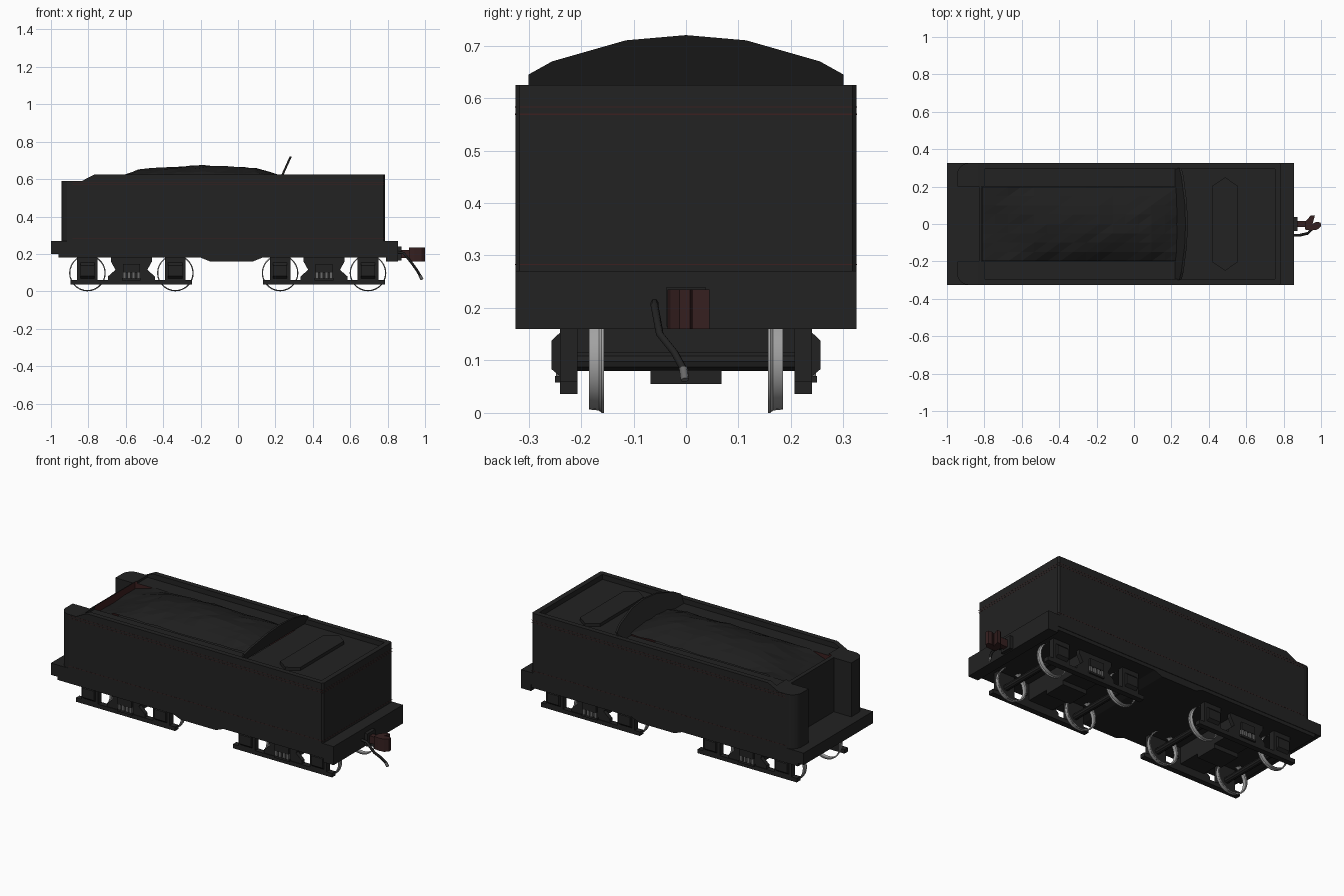
import bpy, bmesh, math, random
from mathutils import Vector

if "Cube" in bpy.data.objects:
    bpy.data.objects.remove(bpy.data.objects["Cube"])

random.seed(4)


def mat(name, r, g, b):
    m = bpy.data.materials.new(name)
    m.diffuse_color = (r, g, b, 1)
    m.use_nodes = True
    m.node_tree.nodes["Principled BSDF"].inputs["Base Color"].default_value = m.diffuse_color
    return m


BLACK = mat("black_paint", .016, .016, .016)
COAL = mat("coal_black", .013, .013, .013)
RED = mat("dark_red_lining", .045, .014, .014)
RUST = mat("coupler_brown", .036, .014, .014)
STEEL = mat("wheel_steel", .36, .36, .36)
GREY = mat("spring_grey", .14, .14, .14)


def finish(name, bm, m):
    bmesh.ops.recalc_face_normals(bm, faces=bm.faces)
    me = bpy.data.meshes.new(name)
    bm.to_mesh(me)
    bm.free()
    ob = bpy.data.objects.new(name, me)
    bpy.context.collection.objects.link(ob)
    me.materials.append(m)
    return ob


def prism(name, pts, axis, a, b, m=BLACK):
    """Extrude a 2D outline along an axis: x -> (y,z), y -> (x,z), z -> (x,y)."""
    place = {'x': lambda p, t: (t, p[0], p[1]),
             'y': lambda p, t: (p[0], t, p[1]),
             'z': lambda p, t: (p[0], p[1], t)}[axis]
    bm = bmesh.new()
    lo = [bm.verts.new(place(p, a)) for p in pts]
    hi = [bm.verts.new(place(p, b)) for p in pts]
    bm.faces.new(lo)
    bm.faces.new(hi)
    n = len(pts)
    for i in range(n):
        j = (i + 1) % n
        bm.faces.new((lo[i], lo[j], hi[j], hi[i]))
    return finish(name, bm, m)


def box(name, x, y, z, m=BLACK):
    return prism(name, [(x[0], y[0]), (x[1], y[0]), (x[1], y[1]), (x[0], y[1])], 'z', z[0], z[1], m)


def smooth(ob):
    bpy.ops.object.select_all(action='DESELECT')
    ob.select_set(True)
    bpy.context.view_layer.objects.active = ob
    bpy.ops.object.shade_smooth_by_angle(angle=math.radians(35))


def lathe(name, prof, c, m, n=24):
    """Revolve (y, radius) points about a y axis through c."""
    bm = bmesh.new()
    rings = [[bm.verts.new((c[0] + r * math.cos(k * math.tau / n), y, c[1] + r * math.sin(k * math.tau / n)))
              for k in range(n)] for y, r in prof]
    for p, q in zip(rings, rings[1:]):
        for k in range(n):
            bm.faces.new((p[k], p[(k + 1) % n], q[(k + 1) % n], q[k]))
    ob = finish(name, bm, m)
    smooth(ob)
    return ob


def tube(name, pts, r, m):
    cu = bpy.data.curves.new(name, 'CURVE')
    cu.dimensions = '3D'
    cu.bevel_depth, cu.bevel_resolution, cu.use_fill_caps = r, 1, True
    sp = cu.splines.new('POLY')
    sp.points.add(len(pts) - 1)
    for p, q in zip(sp.points, pts):
        p.co = (*q, 1)
    ob = bpy.data.objects.new(name, cu)
    bpy.context.collection.objects.link(ob)
    cu.materials.append(m)
    bpy.ops.object.select_all(action='DESELECT')
    ob.select_set(True)
    bpy.context.view_layer.objects.active = ob
    bpy.ops.object.convert(target='MESH')


# Tank body: U-shaped plan with rounded front corners
half = [(-.83, .2), (-.945, .2)]
half += [(-.885 + .06 * math.cos(a), .265 + .06 * math.sin(a))
         for a in [math.pi - i * math.pi / 12 for i in range(7)]]
half += [(.777, .325), (.785, .317)]
plan = half + [(x, -y) for x, y in reversed(half)]
body = prism("tank_body", plan, 'z', .27, .625)

# Cut the lowered front, the top recess and the coal bunker
cutters = [
    prism("front_cutter", [(-1.1, .8), (-1.1, .59), (-.835, .59), (-.762, .627), (-.762, .8)], 'y', -.5, .5),
    box("recess_cutter", (-.8, .755), (-.295, .295), (.595, .8)),
    box("bunker_cutter", (-.815, .235), (-.2, .2), (.46, .8))]
bpy.ops.object.select_all(action='DESELECT')
bpy.context.view_layer.objects.active = body
body.select_set(True)
for c in cutters:
    md = body.modifiers.new("cut", 'BOOLEAN')
    md.operation, md.solver, md.object = 'DIFFERENCE', 'EXACT', c
    bpy.ops.object.modifier_apply(modifier=md.name)
for c in cutters:
    bpy.data.objects.remove(c)
while len(body.data.materials) > 1:
    body.data.materials.pop()
body.data.materials.append(RED)
for p in body.data.polygons:  # bunker walls are lined in red
    c = p.center
    inside = abs(c.y) < .201 and -.82 < c.x < .24 and c.z > .4 and abs(p.normal.z) < .5
    p.material_index = 1 if inside else 0

# Thin red lining on the sides and the rear
for i, z in enumerate((.283, .569, .583)):
    for s in (-1, 1):
        box(f"side_stripe_{i}", (-.885, .785), sorted((s * .324, s * .3257)), (z - .0012, z + .0012), RED)
    box(f"rear_stripe_{i}", (.784, .7857), (-.317, .317), (z - .0012, z + .0012), RED)

# Coal heap
ridge = [(-.815, .56), (-.76, .575), (-.6, .625), (-.52, .657), (-.3, .668), (-.18, .673),
         (.1, .662), (.18, .64), (.235, .615)]


def ridge_z(x):
    for (x0, z0), (x1, z1) in zip(ridge, ridge[1:]):
        if x <= x1:
            return z0 + (z1 - z0) * (x - x0) / (x1 - x0)
    return ridge[-1][1]


NX, NY = 15, 8
bm = bmesh.new()
grid = []
for i in range(NX + 1):
    x = -.812 + 1.045 * i / NX
    row = []
    for j in range(NY + 1):
        t = 2 * j / NY - 1
        top = ridge_z(x)
        edge = min(top, .602)
        z = edge + (top - edge) * (1 - abs(t) ** 2.5) + random.uniform(-.006, .003)
        row.append(bm.verts.new((x, t * .199, z)))
    grid.append(row)
for i in range(NX):
    for j in range(NY):
        a, b, c, d = grid[i][j], grid[i + 1][j], grid[i + 1][j + 1], grid[i][j + 1]
        bm.faces.new((a, b, c))
        bm.faces.new((a, c, d))
finish("coal_heap", bm, COAL)

# Leaning arched coal board
arch = [(-.3, .596), (-.3, .645), (-.255, .67), (-.115, .71), (0, .72),
        (.115, .71), (.255, .67), (.3, .645), (.3, .596)]
board = prism("coal_board", arch, 'x', -.006, .006)
for v in board.data.vertices:
    v.co.x += .232 + (v.co.z - .61) * .45

# Water hatch on the rear deck
prism("water_hatch", [(.42, -.205), (.487, -.25), (.553, -.205), (.553, .205), (.487, .25), (.42, .205)],
      'z', .59, .614)

# Running deck, belly and rear beam
box("running_deck", (-1, .855), (-.325, .325), (.2, .27))
prism("underframe_belly", [(-.96, .21), (-.96, .18), (-.2, .18), (-.15, .16), (.08, .16), (.13, .18),
                           (.82, .18), (.82, .21)], 'y', -.322, .322)
box("rear_beam", (.79, .855), (-.325, .325), (.16, .21))

# Trucks
for c in (-.57, .46):
    box("truck_bolster", (c - .08, c + .08), (-.207, .207), (.08, .18))
    box("truck_centre_box", (c - .08, c + .08), (-.068, .068), (.055, .17))
    for w in (c - .235, c + .235):
        lathe("axle", [(-.21, .018), (.21, .018)], (w, .098), BLACK, 10)
    for s in (-1, 1):
        def span(a, b):
            return sorted((s * a, s * b))
        box("truck_lower_bar", (c - .325, c + .325), span(.207, .24), (.036, .06))
        prism("truck_centre_frame", [(c - .11, .18), (c - .11, .16), (c - .085, .115), (c - .125, .08),
                                     (c - .125, .058), (c + .125, .058), (c + .125, .08), (c + .085, .115),
                                     (c + .11, .16), (c + .11, .18)], 'y', *span(.212, .236))
        box("spring_cap", (c - .045, c + .045), span(.23, .25), (.1, .145))
        box("spring_seat", (c - .05, c + .05), span(.23, .25), (.058, .07))
        for k in range(4):
            x = c - .0375 + k * .025
            box("spring", (x - .008, x + .008), span(.235, .248), (.07, .1), GREY)
        for w in (c - .235, c + .235):
            box("pedestal", (w - .055, w + .055), span(.207, .24), (.058, .182))
            prism("journal_box", [(s * .238, .155), (s * .256, .138), (s * .256, .083), (s * .238, .068)],
                  'x', w - .038, w + .038)
            lathe("wheel_tyre", [(s * .185, .0915), (s * .166, .0935), (s * .161, .098), (s * .156, .098),
                                 (s * .156, .0915)], (w, .098), STEEL, 28)

# Rear coupler
box("coupler_pocket", (.85, .875), (-.037, .037), (.165, .24))
box("coupler_shank", (.87, .94), (-.016, .016), (.178, .222), RUST)
prism("coupler_head", [(.915, -.03), (.915, .012), (.945, .045), (.967, .045), (.96, .02), (.955, .002),
                       (.975, .012), (.998, .008), (1, -.012), (.98, -.03), (.945, -.035)],
      'z', .16, .235, RUST)

# Brake hose with metal end
tube("brake_hose", [(.85, -.06, .21), (.885, -.06, .205), (.93, -.05, .15), (.955, -.022, .115), (.975, -.004, .082)],
     .0075, BLACK)
tube("hose_end", [(.973, -.005, .085), (.984, -.002, .063)], .0085, GREY)
